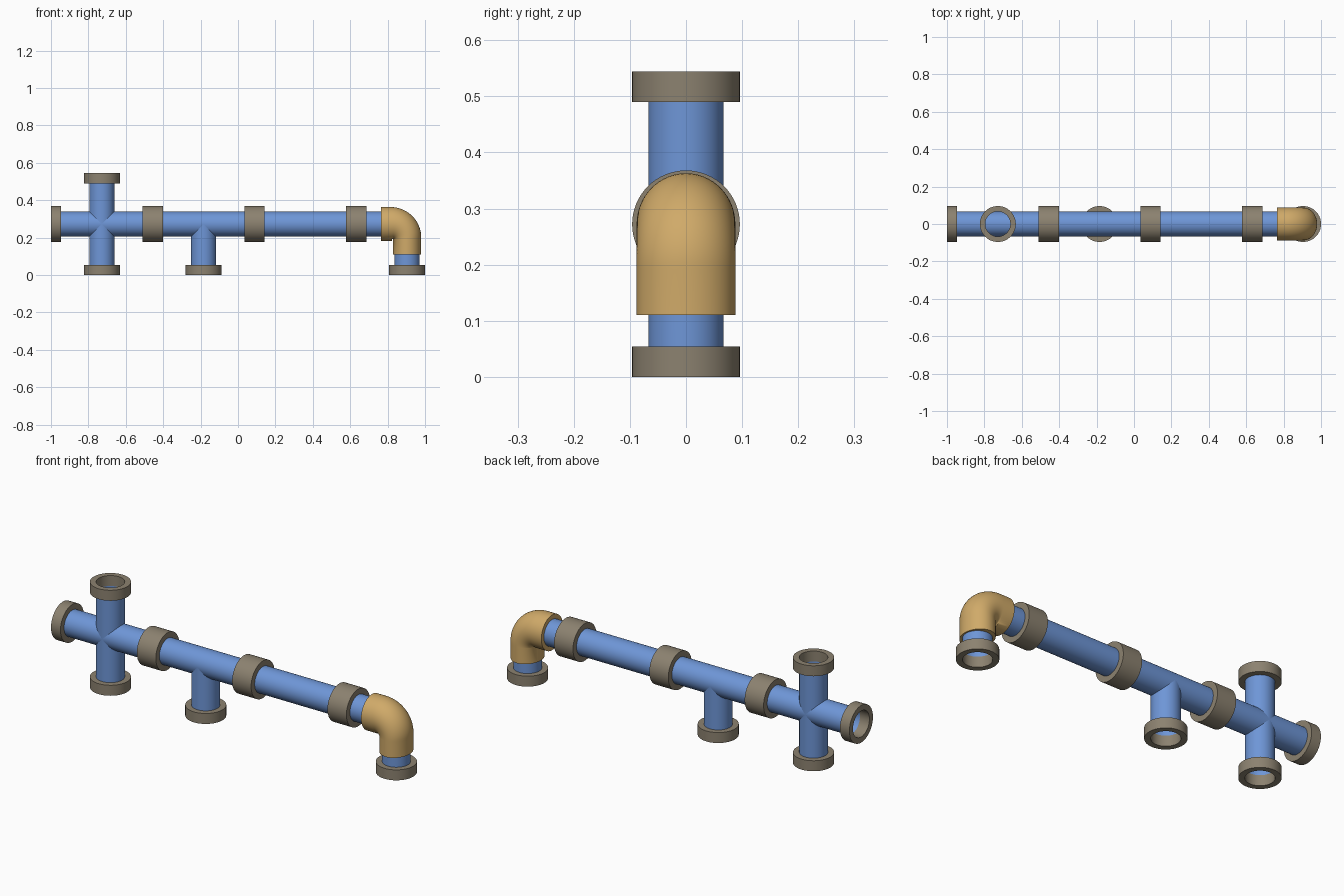
import bpy, bmesh, math
from mathutils import Vector

if "Cube" in bpy.data.objects:
    bpy.data.objects.remove(bpy.data.objects["Cube"])

H = 0.272          # half length of a fitting, also the height of the main axis
R_PIPE, R_FLANGE, T = 0.067, 0.096, 0.054
BEND = 0.08        # bend radius of the elbow
SIDES = 64


def material(name, rgb):
    m = bpy.data.materials.new(name)
    m.diffuse_color = (*rgb, 1)
    m.use_nodes = True
    m.node_tree.nodes["Principled BSDF"].inputs["Base Color"].default_value = m.diffuse_color
    return m


BLUE = material("pipe blue", (0.156, 0.305, 0.68))
GREY = material("flange grey brown", (0.262, 0.223, 0.162))
TAN = material("elbow tan", (0.63, 0.402, 0.141))


def sweep(name, rings, mat, closed=False):
    """Skin rings (x, z, direction angle, in-plane radius, y radius) lying along the xz plane."""
    bm = bmesh.new()
    loops = []
    for x, z, ang, a, b in rings:
        n = Vector((-math.sin(ang), 0, math.cos(ang)))
        loop = []
        for i in range(SIDES):
            t = 2 * math.pi * i / SIDES
            p = Vector((x, 0, z)) + n * a * math.cos(t) + Vector((0, b * math.sin(t), 0))
            loop.append(bm.verts.new(p))
        loops.append(loop)
    pairs = list(zip(loops, loops[1:]))
    if closed:
        pairs.append((loops[-1], loops[0]))
    for l0, l1 in pairs:
        for i in range(SIDES):
            j = (i + 1) % SIDES
            bm.faces.new((l0[i], l0[j], l1[j], l1[i]))
    bmesh.ops.recalc_face_normals(bm, faces=bm.faces)
    me = bpy.data.meshes.new(name)
    bm.to_mesh(me)
    bm.free()
    me.materials.append(mat)
    ob = bpy.data.objects.new(name, me)
    bpy.context.collection.objects.link(ob)
    bpy.ops.object.select_all(action='DESELECT')
    ob.select_set(True)
    bpy.context.view_layer.objects.active = ob
    bpy.ops.object.shade_smooth_by_angle(angle=math.radians(40))
    return ob


def pipe(name, p0, p1):
    ang = math.atan2(p1[1] - p0[1], p1[0] - p0[0])
    sweep(name, [(*p, ang, R_PIPE, R_PIPE) for p in (p0, p1)], BLUE)


def flange(name, p0, p1):
    ang = math.atan2(p1[1] - p0[1], p1[0] - p0[0])
    prof = ((p0, R_PIPE), (p0, R_FLANGE), (p1, R_FLANGE), (p1, R_PIPE))
    sweep(name, [(*p, ang, r, r) for p, r in prof], GREY, closed=True)


# main run: flanges at the joints with pipe between them
joints = [-1 + 2 * H * i for i in range(4)]
flange("end_flange", (-1, H), (-1 + T, H))
for i, x in enumerate(joints[1:]):
    flange(f"joint_flange_{i + 1}", (x - T, H), (x + T, H))
for name, x in zip(("cross_pipe", "tee_pipe", "straight_pipe"), joints):
    pipe(name, (x + T, H), (x + 2 * H - T, H))

# cross branches and tee branch
xc, xt, xe = -1 + H, -1 + 3 * H, 1 - R_FLANGE
pipe("cross_branch", (xc, T), (xc, 2 * H - T))
flange("cross_top_flange", (xc, 2 * H - T), (xc, 2 * H))
pipe("tee_branch", (xt, T), (xt, H))
for name, x in (("cross", xc), ("tee", xt), ("elbow", xe)):
    flange(name + "_bottom_flange", (x, 0), (x, T))


# elbow: bent inner pipe and a thicker sleeve, slimmer on the downward leg
def bend_path(x_start, z_end, steps=20):
    path = [(x_start, H, 0.0)]
    for i in range(steps + 1):
        t = math.pi / 2 * i / steps
        path.append((xe - BEND + BEND * math.sin(t), H - BEND + BEND * math.cos(t), -t))
    path.append((xe, z_end, -math.pi / 2))
    return path


sweep("elbow_pipe", [(*p, R_PIPE, R_PIPE) for p in bend_path(joints[3] + T, T)], BLUE)
path = bend_path(0.764, 0.11)
sleeve = [(*p, 0.091 - 0.016 * (-p[2] / (math.pi / 2)), 0.088) for p in path]
sleeve = [(*path[0], R_PIPE, R_PIPE)] + sleeve + [(*path[-1], R_PIPE, R_PIPE)]
sweep("elbow_sleeve", sleeve, TAN)
